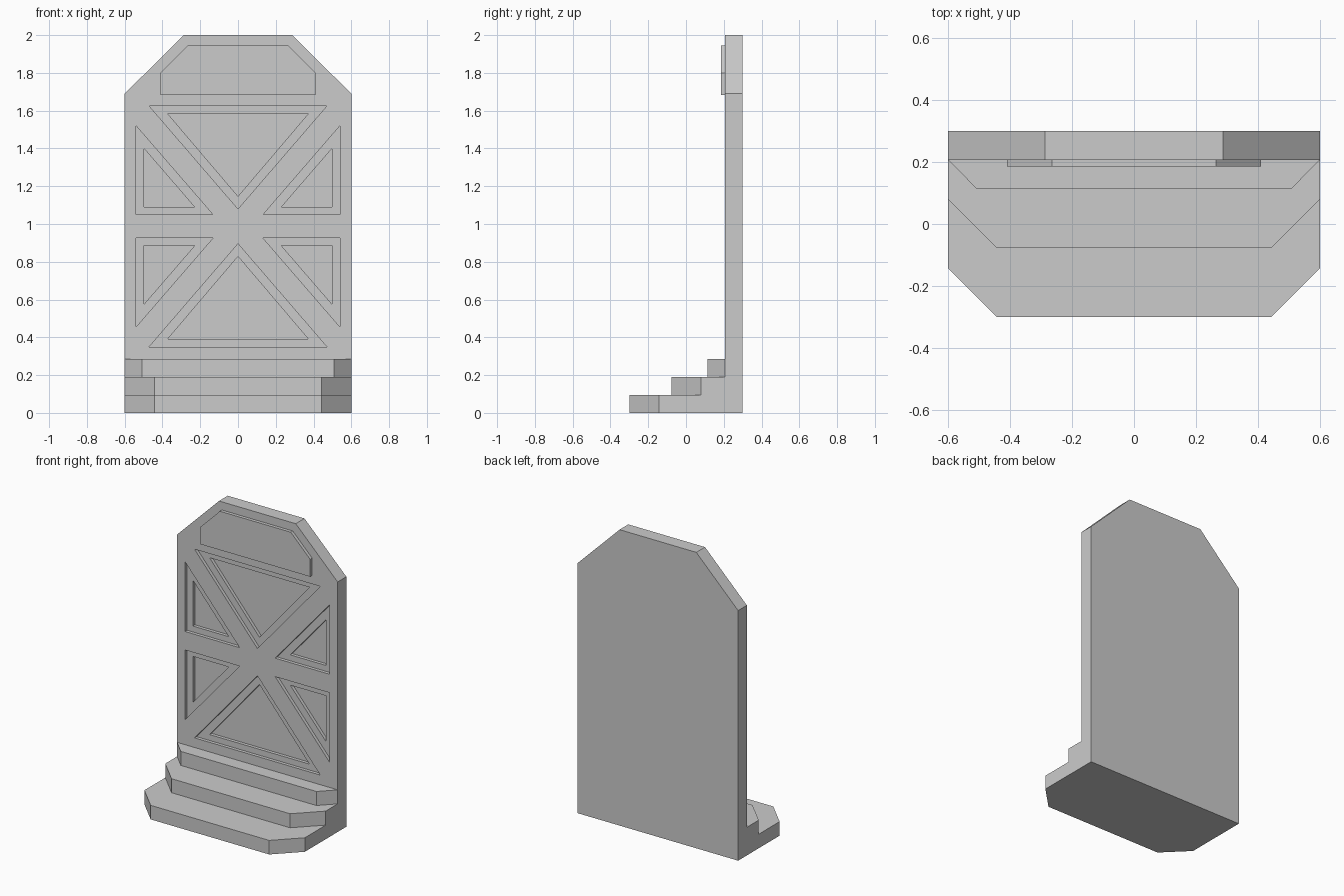
import bpy, bmesh

if "Cube" in bpy.data.objects:
    bpy.data.objects.remove(bpy.data.objects["Cube"])

FRONT, BACK = 0.207, 0.30     # slab front and back in y
STEP = 0.022                  # depth of each recess level / plaque relief
MID_Z = 0.9875                # height about which the panels mirror


def prisms(name, outlines, axis, lo, hi):
    """One object holding a prism for each outline, extruded along 'y' or 'z'."""
    bm = bmesh.new()
    for pts in outlines:
        def ring(t):
            return [bm.verts.new((a, t, b) if axis == 'y' else (a, b, t)) for a, b in pts]
        low, high = ring(lo), ring(hi)
        bm.faces.new(low)
        bm.faces.new(high[::-1])
        n = len(pts)
        for i in range(n):
            j = (i + 1) % n
            bm.faces.new((low[i], high[i], high[j], low[j]))
    bmesh.ops.recalc_face_normals(bm, faces=bm.faces)
    me = bpy.data.meshes.new(name)
    bm.to_mesh(me)
    bm.free()
    ob = bpy.data.objects.new(name, me)
    bpy.context.collection.objects.link(ob)
    return ob


def symmetric(half):
    """Close a right-hand half outline by mirroring it in x."""
    return half + [(-x, v) for x, v in reversed(half)]


def panel_set(top, side):
    """Top and side triangles mirrored to make all six panels."""
    flip_x = [(-x, z) for x, z in side]
    upper = [top, side, flip_x]
    return upper + [[(x, 2 * MID_Z - z) for x, z in t] for t in upper]


# Upright slab with clipped top corners
slab = prisms("back_slab", [symmetric([(0.6, 0), (0.6, 1.69), (0.287, 2.0)])], 'y', FRONT, BACK)

# Two-level triangular recesses
outer = panel_set([(-0.47, 1.625), (0.47, 1.625), (0, 1.08)],
                  [(0.54, 1.52), (0.54, 1.05), (0.133, 1.05)])
inner = panel_set([(-0.373, 1.585), (0.373, 1.585), (0, 1.147)],
                  [(0.498, 1.40), (0.498, 1.09), (0.23, 1.09)])
for label, outlines, depth in (("frame_cutter", outer, STEP), ("pane_cutter", inner, 2 * STEP)):
    cutter = prisms(label, outlines, 'y', 0.1, FRONT + depth)
    cutter.hide_render = True
    mod = slab.modifiers.new(label, 'BOOLEAN')
    mod.operation = 'DIFFERENCE'
    mod.solver = 'EXACT'
    mod.object = cutter
    bpy.context.view_layer.objects.active = slab
    bpy.ops.object.modifier_apply(modifier=label)
    bpy.data.objects.remove(cutter)

# Slightly lighter pane floors
slab.data.materials.clear()
for label, shade in (("stone", 0.8), ("pane", 0.95)):
    mat = bpy.data.materials.new(label)
    mat.diffuse_color = (shade, shade, shade, 1)
    mat.use_nodes = True
    mat.node_tree.nodes["Principled BSDF"].inputs["Base Color"].default_value = mat.diffuse_color
    slab.data.materials.append(mat)
for face in slab.data.polygons:
    is_floor = abs(face.center.y - FRONT - 2 * STEP) < 0.002 and face.normal.y < -0.9
    face.material_index = 1 if is_floor else 0

# Raised plaque at the top
plaque = prisms("top_plaque", [symmetric([(0.41, 1.683), (0.41, 1.8), (0.265, 1.945)])],
                'y', FRONT - STEP, FRONT)
plaque.data.materials.append(bpy.data.materials["stone"])

# Three steps with clipped front corners: front y, front half width, y where full width starts
steps = [(-0.30, 0.443, -0.143), (-0.077, 0.443, 0.08), (0.113, 0.507, FRONT)]
for i, (front, half, full) in enumerate(steps):
    profile = [(half, front), (0.6, full)]
    if full < FRONT:
        profile.append((0.6, FRONT))
    step = prisms(f"step_{i + 1}", [symmetric(profile)], 'z', 0.095 * i, 0.095 * (i + 1))
    step.data.materials.append(bpy.data.materials["stone"])
